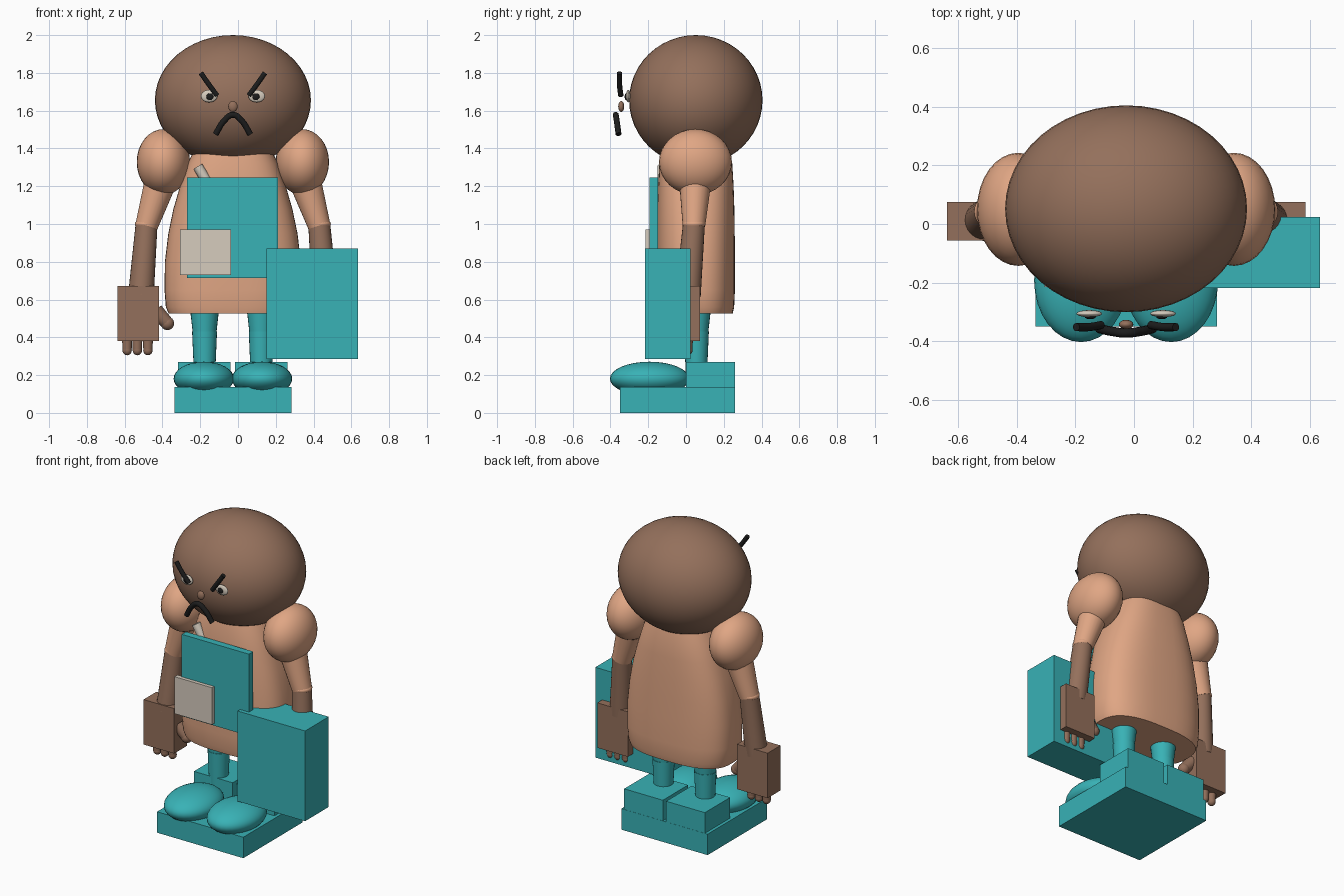
import bpy, bmesh, math
from mathutils import Vector

if "Cube" in bpy.data.objects:
    bpy.data.objects.remove(bpy.data.objects["Cube"])

CX = -0.027  # symmetry plane of the figure


def material(name, rgb):
    m = bpy.data.materials.new(name)
    m.diffuse_color = (*rgb, 1)
    m.use_nodes = True
    m.node_tree.nodes["Principled BSDF"].inputs["Base Color"].default_value = m.diffuse_color
    return m


BROWN = material("brown", (0.296, 0.162, 0.106))
PEACH = material("peach", (0.745, 0.381, 0.231))
TEAL = material("teal", (0.040, 0.445, 0.468))
CREAM = material("cream", (0.672, 0.604, 0.515))
BLACK = material("black", (0.012, 0.012, 0.012))


def finish(name, mat, smooth=True):
    ob = bpy.context.object
    ob.name = name
    ob.data.materials.clear()
    ob.data.materials.append(mat)
    if smooth:
        bpy.ops.object.shade_smooth_by_angle(angle=math.radians(40))
    return ob


def ball(name, mat, loc, radii, seg=32):
    bpy.ops.mesh.primitive_uv_sphere_add(segments=seg, ring_count=seg // 2, location=loc)
    bpy.context.object.scale = radii
    return finish(name, mat)


def box(name, mat, lo, hi):
    bpy.ops.mesh.primitive_cube_add(size=1, location=[(a + b) / 2 for a, b in zip(lo, hi)])
    bpy.context.object.scale = [b - a for a, b in zip(lo, hi)]
    return finish(name, mat, False)


def limb(name, mat, a, b, ra, rb, seg=24):
    a, b = Vector(a), Vector(b)
    bpy.ops.mesh.primitive_cone_add(vertices=seg, radius1=ra, radius2=rb,
                                    depth=(b - a).length, location=(a + b) / 2)
    bpy.context.object.rotation_euler = (b - a).to_track_quat('Z', 'Y').to_euler()
    return finish(name, mat)


def tube(name, mat, points, radius):
    cu = bpy.data.curves.new(name, 'CURVE')
    cu.dimensions = '3D'
    cu.bevel_depth, cu.bevel_resolution, cu.use_fill_caps = radius, 3, True
    sp = cu.splines.new('BEZIER')
    sp.bezier_points.add(len(points) - 1)
    for p, co in zip(sp.bezier_points, points):
        p.co = co
        p.handle_left_type = p.handle_right_type = 'AUTO'
    ob = bpy.data.objects.new(name, cu)
    bpy.context.collection.objects.link(ob)
    bpy.ops.object.select_all(action='DESELECT')
    ob.select_set(True)
    bpy.context.view_layer.objects.active = ob
    bpy.ops.object.convert(target='MESH')
    return finish(name, mat)


# Torso: stacked rounded-rectangle sections (height, half width, half depth)
def torso():
    sections = [(0.525, 0.34, 0.195), (0.56, 0.355, 0.203), (0.65, 0.362, 0.207),
                (0.80, 0.36, 0.207), (0.95, 0.342, 0.206), (1.08, 0.315, 0.204),
                (1.20, 0.28, 0.200), (1.32, 0.24, 0.193), (1.42, 0.19, 0.17)]
    n, power = 48, 2 / 2.7
    bm = bmesh.new()
    rings = []
    for z, hw, hd in sections:
        ring = []
        for i in range(n):
            c, s = math.cos(math.tau * i / n), math.sin(math.tau * i / n)
            ring.append(bm.verts.new((CX + hw * math.copysign(abs(c) ** power, c),
                                      0.052 + hd * math.copysign(abs(s) ** power, s), z)))
        rings.append(ring)
    for lo, hi in zip(rings, rings[1:]):
        for i in range(n):
            j = (i + 1) % n
            bm.faces.new((lo[i], lo[j], hi[j], hi[i]))
    bm.faces.new(rings[0][::-1])
    bm.faces.new(rings[-1])
    me = bpy.data.meshes.new("torso")
    bm.to_mesh(me)
    bm.free()
    ob = bpy.data.objects.new("torso", me)
    bpy.context.collection.objects.link(ob)
    bpy.ops.object.select_all(action='DESELECT')
    ob.select_set(True)
    bpy.context.view_layer.objects.active = ob
    finish("torso", PEACH)


torso()
ball("head", BROWN, (CX, 0.052, 1.655), (0.413, 0.353, 0.345), 48)

# Face
ball("nose", BROWN, (CX, -0.343, 1.622), (0.025, 0.016, 0.029), 16)
mouth = [(-0.092, -0.357, 1.475), (-0.045, -0.367, 1.548), (0, -0.372, 1.578),
         (0.045, -0.367, 1.548), (0.092, -0.357, 1.475)]
tube("mouth", BLACK, [(CX + x, y, z) for x, y, z in mouth], 0.016)

for s, side in ((-1, "left"), (1, "right")):
    def X(d):
        return CX + s * d

    # Eyes and brows
    ball(side + "_eye", CREAM, (X(0.126), -0.306, 1.677), (0.044, 0.012, 0.033), 20)
    ball(side + "_pupil", BLACK, (X(0.122), -0.317, 1.674), (0.019, 0.008, 0.018), 16)
    tube(side + "_brow", BLACK, [(X(0.170), -0.352, 1.80), (X(0.128), -0.352, 1.74),
                                 (X(0.084), -0.345, 1.68)], 0.014)

    # Arms
    ball(side + "_shoulder", PEACH, (X(0.368), 0.05, 1.328), (0.141, 0.193, 0.174))
    limb(side + "_upper_arm", PEACH, (X(0.375), 0.05, 1.25), (X(0.457), 0.042, 0.99), 0.088, 0.060)
    ball(side + "_elbow", PEACH, (X(0.457), 0.042, 1.0), (0.062, 0.061, 0.03), 24)
    limb(side + "_forearm", BROWN, (X(0.457), 0.042, 1.0), (X(0.487), 0.01, 0.62), 0.058, 0.068)

    # Hands
    h = sorted((X(0.392), X(0.612)))
    box(side + "_hand", BROWN, (h[0], -0.057, 0.38), (h[1], 0.075, 0.672))
    for k, d in enumerate((0.450, 0.506, 0.560)):
        limb(f"{side}_finger_{k}", BROWN, (X(d), 0.01, 0.33), (X(d), 0.01, 0.42), 0.024, 0.028, 16)
        ball(f"{side}_fingertip_{k}", BROWN, (X(d), 0.01, 0.332), (0.025, 0.025, 0.027), 16)
    limb(side + "_thumb", BROWN, (X(0.41), 0.01, 0.54), (X(0.347), 0.01, 0.475), 0.042, 0.034, 16)
    ball(side + "_thumb_tip", BROWN, (X(0.347), 0.01, 0.474), (0.036, 0.036, 0.036), 16)

    # Legs
    limb(side + "_thigh", TEAL, (X(0.15), 0.055, 0.56), (X(0.15), 0.055, 0.40), 0.078, 0.060)
    limb(side + "_shin", TEAL, (X(0.15), 0.055, 0.43), (X(0.15), 0.055, 0.20), 0.066, 0.056)

    # Shoes
    a = sorted((X(0.0), X(0.31)))
    box(side + "_sole", TEAL, (a[0], -0.35, 0), (a[1], 0.26, 0.136))
    a = sorted((X(0.012), X(0.29)))
    box(side + "_heel", TEAL, (a[0], 0.0, 0.12), (a[1], 0.259, 0.27))
    ball(side + "_toe", TEAL, (X(0.154), -0.193, 0.181), (0.160, 0.210, 0.090))

# Apron panel, pocket, strap tip and carried case
box("chest_panel", TEAL, (-0.27, -0.192, 0.715), (0.213, -0.148, 1.246))
box("pocket", CREAM, (-0.306, -0.215, 0.73), (-0.036, -0.185, 0.97))
limb("pen", CREAM, (-0.150, -0.125, 1.20), (-0.213, -0.125, 1.305), 0.027, 0.027, 16)
box("case", TEAL, (0.15, -0.218, 0.284), (0.635, 0.024, 0.87))
